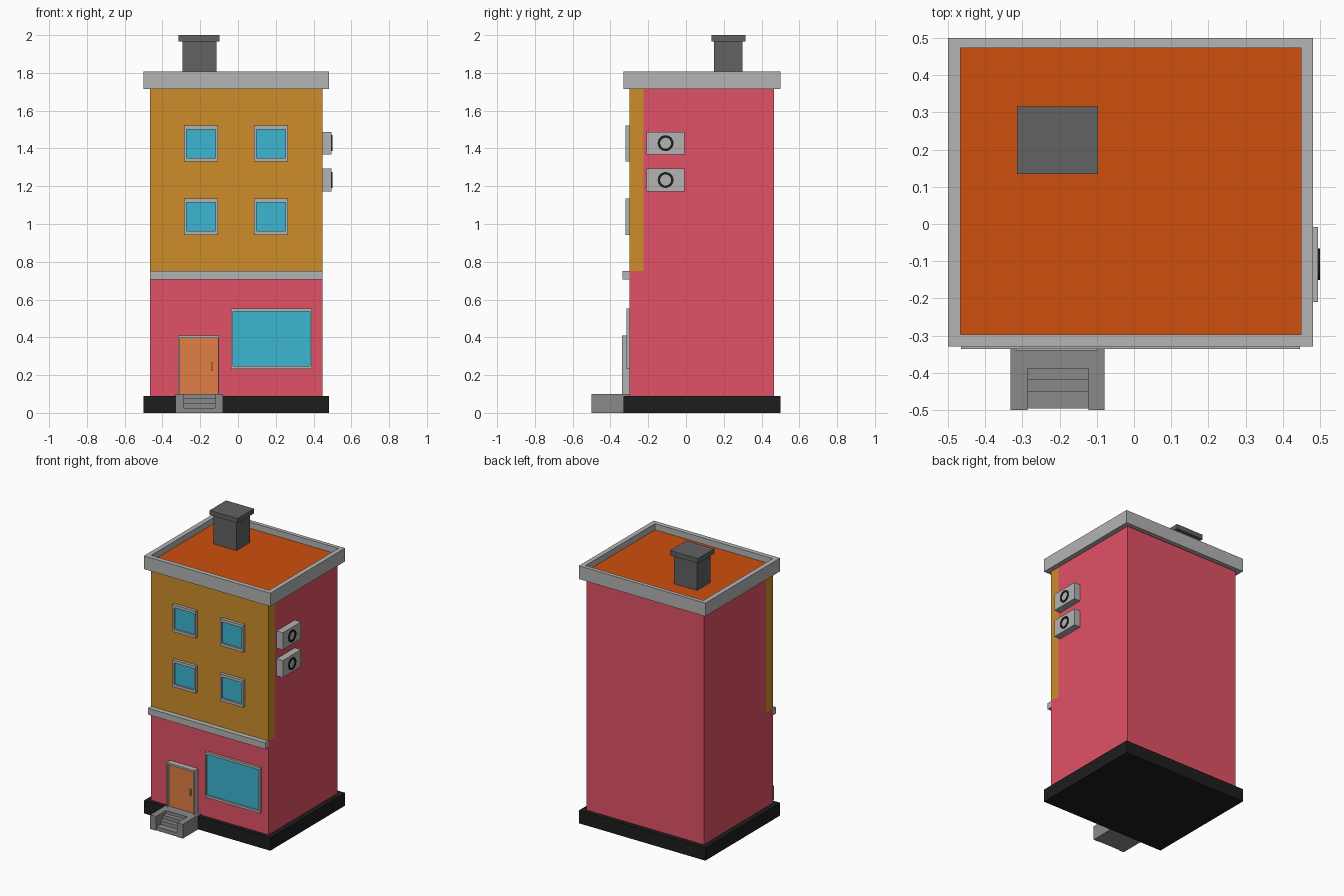
import bpy, bmesh, math
from mathutils import Vector

if "Cube" in bpy.data.objects:
    bpy.data.objects.remove(bpy.data.objects["Cube"])


def material(name, rgb):
    # display colour (0-255) to linear
    m = bpy.data.materials.new(name)
    m.diffuse_color = [(c / 255) ** 2.2 for c in rgb] + [1]
    m.use_nodes = True
    m.node_tree.nodes["Principled BSDF"].inputs["Base Color"].default_value = m.diffuse_color
    return m


RED = material("red_wall", (224, 82, 102))
OCHRE = material("ochre_wall", (204, 140, 46))
ROOF = material("roof_orange", (204, 80, 20))
GLASS = material("glass_blue", (62, 180, 208))
DOOR = material("door_orange", (224, 126, 70))
HANDLE = material("handle_tan", (232, 160, 90))
BLACK = material("black", (35, 35, 35))
DARK = material("dark_grey", (98, 98, 98))
STONE = material("stone_grey", (137, 137, 137))
LIGHT = material("light_grey", (178, 178, 178))


def finish(name, bm, *mats):
    bmesh.ops.recalc_face_normals(bm, faces=bm.faces)
    me = bpy.data.meshes.new(name)
    bm.to_mesh(me)
    bm.free()
    for m in mats:
        me.materials.append(m)
    ob = bpy.data.objects.new(name, me)
    bpy.context.collection.objects.link(ob)
    return ob


def box_bm(x0, x1, y0, y1, z0, z1):
    bm = bmesh.new()
    bmesh.ops.create_cube(bm, size=1)
    for v in bm.verts:
        v.co = Vector((x1 if v.co.x > 0 else x0,
                       y1 if v.co.y > 0 else y0,
                       z1 if v.co.z > 0 else z0))
    return bm


def box(name, x0, x1, y0, y1, z0, z1, mat):
    return finish(name, box_bm(x0, x1, y0, y1, z0, z1), mat)


def place(axis, a, b, d):
    return {"x": (d, a, b), "y": (a, d, b), "z": (a, b, d)}[axis]


def ring(name, outer, inner, d0, d1, axis, mat):
    # closed loop of mitred bars between two outlines, from depth d0 to d1
    bm = bmesh.new()
    loops = [[bm.verts.new(place(axis, a, b, d)) for a, b in pts]
             for pts, d in ((outer, d0), (outer, d1), (inner, d1), (inner, d0))]
    n = len(outer)
    for k in range(4):
        p, q = loops[k], loops[(k + 1) % 4]
        for i in range(n):
            j = (i + 1) % n
            bm.faces.new((p[i], p[j], q[j], q[i]))
    return finish(name, bm, mat)


def rect(a0, a1, b0, b1):
    return [(a0, b0), (a1, b0), (a1, b1), (a0, b1)]


def circle(a, b, r, n=24):
    return [(a + r * math.cos(math.tau * i / n), b + r * math.sin(math.tau * i / n))
            for i in range(n)]


X0, X1, Y0, Y1 = -0.465, 0.447, -0.30, 0.467

# plinth
box("plinth", -0.50, 0.482, -0.33, 0.50, 0, 0.09, BLACK)

# walls: one block, with the upper front painted ochre
bm = box_bm(X0, X1, Y0, Y1, 0.09, 1.72)
for co, no in (((0, -0.226, 0), (0, 1, 0)), ((0, 0, 0.75), (0, 0, 1))):
    bmesh.ops.bisect_plane(bm, geom=bm.verts[:] + bm.edges[:] + bm.faces[:],
                           plane_co=co, plane_no=no)
for f in bm.faces:
    c = f.calc_center_median()
    f.material_index = int(c.y < -0.226 and c.z > 0.75)
finish("walls", bm, RED, OCHRE)

# front ledge
box("ledge", X0, X1, -0.336, Y0, 0.705, 0.75, LIGHT)

# parapet and roof
ring("parapet", rect(-0.50, 0.482, -0.33, 0.50), rect(-0.466, 0.449, -0.297, 0.473),
     1.715, 1.808, "z", LIGHT)
box("roof", -0.466, 0.449, -0.297, 0.473, 1.715, 1.765, ROOF)

# chimney
box("chimney", -0.295, -0.115, 0.148, 0.298, 1.765, 1.967, DARK)
box("chimney_cap", -0.314, -0.097, 0.134, 0.316, 1.967, 2.0, DARK)


# windows
def window(name, x0, x1, z0, z1, front, glass, side, rail):
    gx0, gx1, gz0, gz1 = x0 + side, x1 - side, z0 + rail, z1 - rail
    ring(name + "_frame", rect(x0, x1, z0, z1), rect(gx0, gx1, gz0, gz1),
         front, Y0, "y", LIGHT)
    box(name + "_glass", gx0, gx1, glass, Y0, gz0, gz1, GLASS)


for x in (-0.285, 0.085):
    for z in (0.943, 1.33):
        window("window", x, x + 0.179, z, z + 0.191, -0.321, -0.309, 0.012, 0.02)
window("shop_window", -0.036, 0.392, 0.232, 0.552, -0.316, -0.306, 0.01, 0.016)

# door
ring("door_frame", rect(-0.317, -0.10, 0.09, 0.41), rect(-0.31, -0.107, 0.095, 0.397),
     -0.34, Y0, "y", LIGHT)
box("door", -0.31, -0.107, -0.325, Y0, 0.095, 0.397, DOOR)
box("door_handle", -0.143, -0.132, -0.337, -0.325, 0.222, 0.266, HANDLE)

# entrance steps: stepped profile between two cheek walls
for x0, x1 in ((-0.332, -0.287), (-0.122, -0.079)):
    box("step_cheek", x0, x1, -0.50, -0.33, 0, 0.10, STONE)
profile = [(-0.33, 0), (-0.496, 0), (-0.496, 0.027), (-0.452, 0.027), (-0.452, 0.053),
           (-0.42, 0.053), (-0.42, 0.078), (-0.389, 0.078), (-0.389, 0.10), (-0.33, 0.10)]
bm = bmesh.new()
face = bm.faces.new([bm.verts.new((-0.287, y, z)) for y, z in profile])
ext = bmesh.ops.extrude_face_region(bm, geom=[face], use_keep_orig=True)
for v in ext["geom"]:
    if isinstance(v, bmesh.types.BMVert):
        v.co.x = -0.122
finish("steps", bm, STONE)
box("landing", -0.332, -0.079, -0.33, Y0, 0.09, 0.10, STONE)

# air conditioners on the right wall
for z in (1.428, 1.233):
    box("air_conditioner", X1, 0.495, -0.21, -0.008, z - 0.06, z + 0.06, LIGHT)
    ring("fan_ring", circle(-0.108, z, 0.042), circle(-0.108, z, 0.029),
         0.49, 0.50, "x", BLACK)
